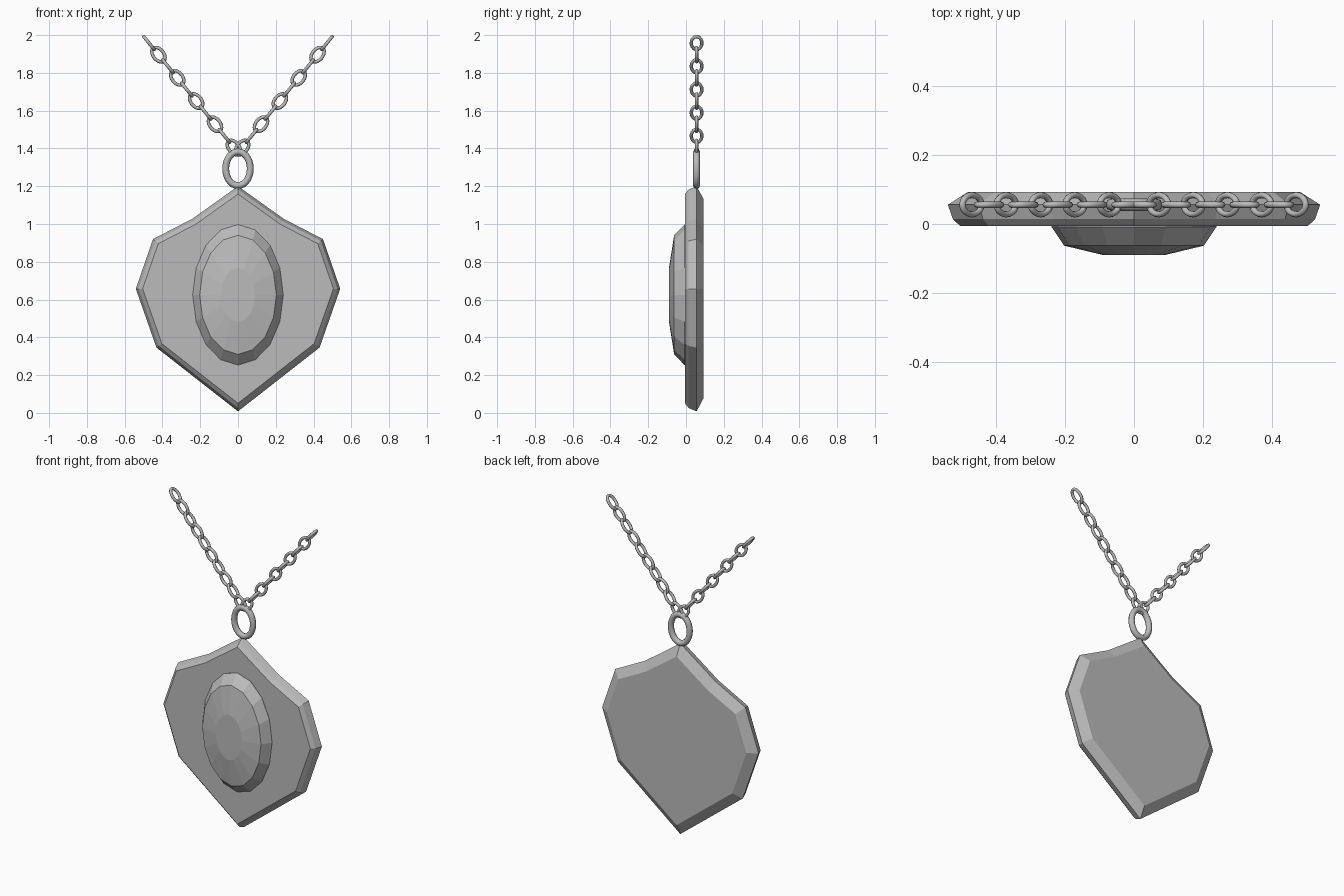
import bpy, bmesh, math
from mathutils import Matrix, Vector

if "Cube" in bpy.data.objects:
    bpy.data.objects.remove(bpy.data.objects["Cube"])


def material(name, v):
    m = bpy.data.materials.new(name)
    m.diffuse_color = (v, v, v, 1)
    m.use_nodes = True
    m.node_tree.nodes["Principled BSDF"].inputs["Base Color"].default_value = m.diffuse_color
    return m


METAL = material("grey metal", 0.5)


def finish(bm, name, smooth=False):
    bmesh.ops.recalc_face_normals(bm, faces=bm.faces)
    me = bpy.data.meshes.new(name)
    bm.to_mesh(me)
    bm.free()
    me.materials.append(METAL)
    for p in me.polygons:
        p.use_smooth = smooth
    ob = bpy.data.objects.new(name, me)
    bpy.context.collection.objects.link(ob)
    return ob


def loft(name, rings):
    """Skin a stack of equal-length rings and cap both ends."""
    bm = bmesh.new()
    vs = [[bm.verts.new(p) for p in r] for r in rings]
    n = len(vs[0])
    for a, b in zip(vs, vs[1:]):
        for i in range(n):
            j = (i + 1) % n
            bm.faces.new((a[i], a[j], b[j], b[i]))
    bm.faces.new(vs[0])
    bm.faces.new(vs[-1])
    return finish(bm, name)


def inset(pts, d):
    """Mitred inward offset of a clockwise outline."""
    out = []
    n = len(pts)
    for i in range(n):
        p = Vector(pts[i])
        e1 = (p - Vector(pts[i - 1])).normalized()
        e2 = (Vector(pts[(i + 1) % n]) - p).normalized()
        n1, n2 = Vector((e1.y, -e1.x)), Vector((e2.y, -e2.x))
        out.append(p + (n1 + n2) * d / (1 + n1.dot(n2)))
    return out


def oval_link(name, centre, half_w, half_l, wire, matrix, seg=20, sides=8):
    """Oval ring in the local XZ plane, long axis Z."""
    bm = bmesh.new()
    grid = []
    for i in range(seg):
        a = 2 * math.pi * i / seg
        c = Vector((half_w * math.cos(a), 0, half_l * math.sin(a)))
        nrm = Vector((half_l * math.cos(a), 0, half_w * math.sin(a))).normalized()
        row = []
        for k in range(sides):
            b = 2 * math.pi * k / sides
            p = c + wire * (nrm * math.cos(b) + Vector((0, 1, 0)) * math.sin(b))
            row.append(bm.verts.new(matrix @ p + Vector(centre)))
        grid.append(row)
    for i in range(seg):
        for k in range(sides):
            i2, k2 = (i + 1) % seg, (k + 1) % sides
            bm.faces.new((grid[i][k], grid[i2][k], grid[i2][k2], grid[i][k2]))
    return finish(bm, name, True)


# shield-shaped plate with bevelled rim
half = [(0, 1.2), (0.243, 1.027), (0.45, 0.92), (0.541, 0.657), (0.432, 0.346), (0, 0.008)]
outline = half + [(-x, z) for x, z in reversed(half[1:-1])]
profile = [(0.055, 0.093), (0, 0.056), (0.014, 0.014), (0.034, -0.006)]
loft("pendant_plate", [[(p[0], y, p[1]) for p in inset(outline, d)] for d, y in profile])

# faceted oval stone
rings = []
for rx, rz, y in [(0.24, 0.372, 0.01), (0.24, 0.372, -0.008), (0.203, 0.315, -0.063), (0.09, 0.143, -0.09)]:
    rings.append([(rx * math.cos(math.pi * i / 8), y, 0.625 + rz * math.sin(math.pi * i / 8))
                  for i in range(16)])
loft("oval_stone", rings)

# hanging ring
Y = 0.056
oval_link("hanging_ring", (0, Y, 1.293), 0.065, 0.09, 0.018, Matrix.Identity(3), 28)

# two chains of alternating links
for side, label in ((-1, "left"), (1, "right")):
    for i in range(10):
        t = i / 9
        centre = (side * (0.022 + 0.449 * t), Y, 1.405 + 0.553 * t)
        rot = Matrix.Rotation(side * math.atan2(0.449, 0.553), 3, 'Y')
        if i % 2:
            rot = rot @ Matrix.Rotation(math.pi / 2, 3, 'Z')
        oval_link(f"{label}_chain_link_{i + 1}", centre, 0.028, 0.044, 0.009, rot)
